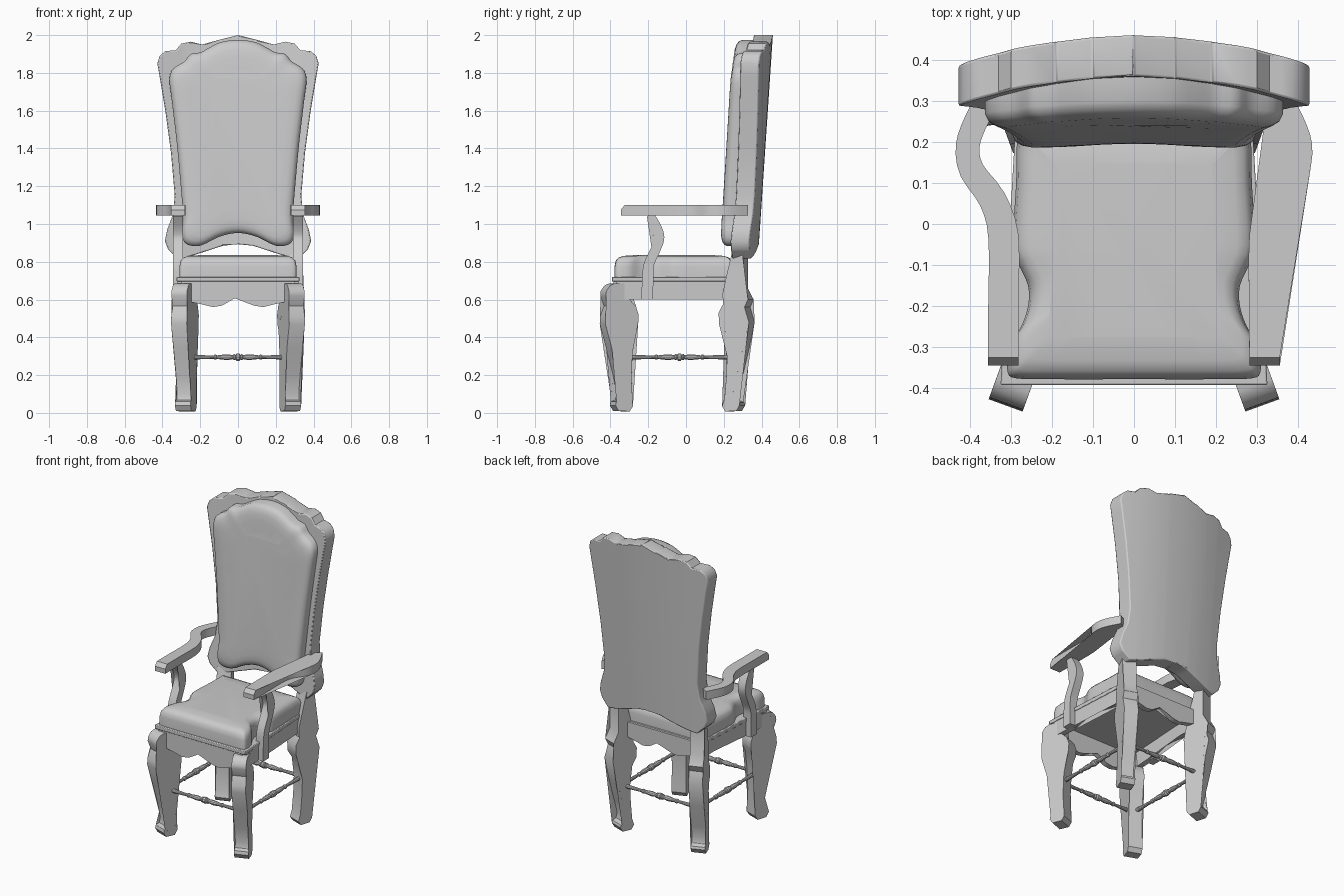
import bpy, bmesh
from math import cos, sin, pi, radians
from mathutils import Vector

if "Cube" in bpy.data.objects:
    bpy.data.objects.remove(bpy.data.objects["Cube"])


def spline(pts, n=4, closed=False):
    """Catmull-Rom smoothing of a short point list."""
    P = [Vector(p) for p in pts]
    m = len(P)
    get = (lambda i: P[i % m]) if closed else (lambda i: P[max(0, min(m - 1, i))])
    out = []
    for i in range(m if closed else m - 1):
        a, b, c, d = (get(i + k) for k in (-1, 0, 1, 2))
        for k in range(n):
            t = k / n
            out.append(0.5 * (2 * b + (c - a) * t + (2 * a - 5 * b + 4 * c - d) * t * t
                              + (3 * b - a - 3 * c + d) * t ** 3))
    return out if closed else out + [P[-1]]


def finish(name, bm, bevel=0.0, angle=35):
    bmesh.ops.recalc_face_normals(bm, faces=bm.faces)
    me = bpy.data.meshes.new(name)
    bm.to_mesh(me)
    bm.free()
    ob = bpy.data.objects.new(name, me)
    bpy.context.collection.objects.link(ob)
    bpy.ops.object.select_all(action='DESELECT')
    ob.select_set(True)
    bpy.context.view_layer.objects.active = ob
    bpy.ops.object.shade_smooth_by_angle(angle=radians(angle))
    if bevel:
        b = ob.modifiers.new("bevel", 'BEVEL')
        b.width, b.segments, b.limit_method, b.angle_limit = bevel, 2, 'ANGLE', radians(50)
    return ob


def loft(name, rings, bevel=0.0, angle=35):
    """Skin closed rings of equal length and cap both ends."""
    bm = bmesh.new()
    R = [[bm.verts.new(p) for p in r] for r in rings]
    n = len(R[0])
    for a, b in zip(R, R[1:]):
        for i in range(n):
            bm.faces.new((a[i], a[(i + 1) % n], b[(i + 1) % n], b[i]))
    caps = [bm.faces.new(R[0]), bm.faces.new(R[-1])]
    bmesh.ops.triangulate(bm, faces=caps, ngon_method='EAR_CLIP')
    return finish(name, bm, bevel, angle)


def both(half):
    """Mirror a half outline that runs from x=0 to x=0."""
    return half + [(-x, z) for x, z in reversed(half) if abs(x) > 1e-4]


# Curved, tilted back shell
def back_y(x, z):
    return 0.46 - 0.35 * x * x - 0.067 * (2 - z)


frame_half = [(0, 2.0), (.10, 1.975), (.19, 1.95), (.25, 1.965), (.30, 1.955), (.33, 1.92),
              (.385, 1.915), (.415, 1.89), (.427, 1.85), (.415, 1.78), (.385, 1.6), (.355, 1.38),
              (.335, 1.15), (.345, 1.05), (.375, .97), (.387, .91), (.37, .865), (.32, .815),
              (.25, .83), (.15, .862), (.08, .885), (0, .893)]
bm = bmesh.new()
bm.faces.new([bm.verts.new((x, 0, z)) for x, z in both(frame_half)])
for cx in (-.36, -.28, -.19, -.1, 0, .1, .19, .28, .36):
    bmesh.ops.bisect_plane(bm, geom=bm.verts[:] + bm.edges[:] + bm.faces[:],
                           plane_co=(cx, 0, 0), plane_no=(1, 0, 0))
ext = bmesh.ops.extrude_face_region(bm, geom=bm.faces[:])
front = {v for v in ext['geom'] if isinstance(v, bmesh.types.BMVert)}
for v in bm.verts:
    v.co.y = back_y(v.co.x, v.co.z) - (0.1 if v in front else 0)
finish("back_frame", bm, 0.006)

# Padded back
pad_half = [(0, 1.975), (.09, 1.963), (.15, 1.935), (.20, 1.908), (.25, 1.90), (.285, 1.86),
            (.34, 1.825), (.363, 1.77), (.35, 1.65), (.323, 1.42), (.303, 1.2), (.29, 1.03),
            (.297, .95), (.275, .895), (.2, .885), (.1, .932), (0, .953)]
pad = spline(both(pad_half), 3, True)


def pad_ring(inset, depth):
    ring = []
    for p in pad:
        x, z = p.x * (1 - inset / .34), 1.43 + (p.y - 1.43) * (1 - inset / .53)
        y = back_y(x, z) - .09
        if depth:
            y = .46 - .067 * (2 - z) - .12 * x * x - depth
        ring.append((x, y, z))
    return ring


loft("back_cushion", [pad_ring(i, d) for i, d in
     ((0, 0), (0, .16), (.008, .178), (.025, .19), (.05, .197), (.09, .2), (.15, .202))], 0, 60)

# Seat cushion, notched beside the arm supports
seat_half = [(0, -.378), (.2, -.378), (.285, -.376), (.308, -.36), (.305, -.30), (.275, -.25),
             (.258, -.2), (.258, -.15), (.28, -.1), (.295, -.05), (.287, .1), (.283, .22),
             (.26, .245), (0, .245)]
seat = spline(both(seat_half), 3, True)
loft("seat_cushion", [[(p.x * (1 - i / .3), -.06 + (p.y + .06) * (1 - i / .31), z) for p in seat]
     for i, z in ((0, .70), (0, .775), (.006, .805), (.02, .822), (.045, .831), (.1, .835))], 0, 60)

# Seat rail and scalloped aprons
loft("seat_rail", [[(x, y, z) for x, y in ((-.325, -.392), (.325, -.392), (.288, .25), (-.288, .25))]
     for z in (.695, .72)], .004)


def apron(name, a, b, bottom, thick=.035):
    a, b = Vector(a), Vector(b)
    nrm = Vector((-(b - a).y, (b - a).x)).normalized() * thick
    prof = [(1, .715), (0, .715)] + bottom
    loft(name, [[(*(a.lerp(b, t) + o), z) for t, z in prof] for o in (Vector((0, 0)), nrm)])


wave = [(0, .60), (.1, .585), (.2, .572), (.28, .56), (.36, .568), (.44, .60), (.5, .617)]
wave += [(1 - t, z) for t, z in reversed(wave[:-1])]
apron("front_apron", (-.30, -.385), (.30, -.385), wave)
apron("back_apron", (.28, .265), (-.28, .265), [(t, z + .03) for t, z in wave])
side = [(0, .60), (.25, .60), (.38, .625), (.48, .64), (.6, .634), (.8, .612), (1, .60)]
apron("right_apron", (.32, -.37), (.283, .25), side)
apron("left_apron", (-.283, .25), (-.32, -.37), [(1 - t, z) for t, z in reversed(side)])

# Cabriole legs: profile of (outward distance, height), turned outward at the corners
TURN, HALF_W = radians(20), .044
front_leg = [(.035, .685), (.06, .675), (.082, .645), (.083, .62), (.062, .565), (.085, .51),
             (.087, .47), (.05, .34), (.012, .2), (-.008, .1), (.0, .068), (.025, .06),
             (.03, .04), (.012, .01), (-.05, .008), (-.068, .035), (-.066, .075), (-.06, .18),
             (-.066, .32), (-.078, .43), (-.098, .475), (-.1, .52), (-.085, .565), (-.05, .60),
             (-.045, .685)]
rear_leg = [(.045, .86), (.045, .66), (.078, .60), (.058, .56), (.083, .48), (.05, .33),
            (.012, .18), (-.008, .1), (.0, .065), (.025, .055), (.03, .04), (.012, .01),
            (-.05, .008), (-.068, .035), (-.055, .075), (-.045, .18), (-.04, .3), (-.055, .42),
            (-.085, .47), (-.088, .53), (-.06, .58), (-.066, .63), (-.045, .72), (-.01, .86)]
for sx, sname in ((1, "right"), (-1, "left")):
    for part, prof, y0, sy in (("front_leg", front_leg, -.36, -1), ("rear_leg", rear_leg, .27, 1)):
        loft(f"{sname}_{part}", [[(sx * (.283 + u * sin(TURN) + w * cos(TURN)),
             y0 + sy * (u * cos(TURN) - w * sin(TURN)), z) for u, z in prof]
             for w in (-HALF_W, HALF_W)], .007)

    # Arm with outward bend
    path = [(.318, -.345), (.318, -.2), (.318, -.03), (.345, .06), (.395, .13), (.405, .19),
            (.385, .25), (.35, .315)]
    c = spline(path, 3)
    inner, outer = [], []
    for i, p in enumerate(c):
        d = (c[min(i + 1, len(c) - 1)] - c[max(i - 1, 0)]).normalized()
        w = .037 - .008 * min(1, max(0, (p.y + .03) / .2))
        n = Vector((d.y, -d.x)) * w
        outer.append(p + n)
        inner.append(p - n)
    ring = outer + inner[::-1]
    loft(f"{sname}_arm", [[(sx * p.x, p.y + (.02 if z > 1.09 and p.y < -.34 else 0), z)
         for p in ring] for z in (1.045, 1.075, 1.1)], .005)

    # S-shaped arm support
    sup = spline([(-.205, .6), (-.203, .72), (-.195, .79), (-.158, .87), (-.138, .93),
                  (-.155, .99), (-.19, 1.05)], 3)
    edge = []
    for s in (1, -1):
        row = []
        for i, p in enumerate(sup):
            d = (sup[min(i + 1, len(sup) - 1)] - sup[max(i - 1, 0)]).normalized()
            row.append(p + Vector((d.y, -d.x)) * s * (.031 - .012 * i / len(sup)))
        edge += row if s == 1 else row[::-1]
    loft(f"{sname}_arm_support", [[(sx * x, p.x, p.y) for p in edge] for x in (.292, .345)], .004)

# Turned stretchers
turning = [(0, .02), (.03, .02), (.045, .012), (.06, .017), (.085, .017), (.1, .011), (.2, .016),
           (.3, .014), (.42, .010), (.44, .014), (.47, .014), (.49, .009), (.9, .013), (1, .013)]


def stretcher(name, a, b):
    a, b = Vector(a), Vector(b)
    mid, half = (a + b) / 2, (b - a) / 2
    n = half.cross(Vector((0, 0, 1))).normalized()
    prof = [(-t, r) for t, r in reversed(turning[1:])] + turning
    loft(name, [[mid + half * t + n * r * cos(k * pi / 5) + Vector((0, 0, r * sin(k * pi / 5)))
                 for k in range(10)] for t, r in prof])


F, B, Z = -.335, .235, .295
stretcher("front_stretcher", (-.265, F, Z), (.265, F, Z))
stretcher("back_stretcher", (-.265, B + .03, Z), (.265, B + .03, Z))
for sx, sname in ((1, "right"), (-1, "left")):
    stretcher(f"{sname}_stretcher", (sx * .275, F + .03, Z), (sx * .275, B, Z))
